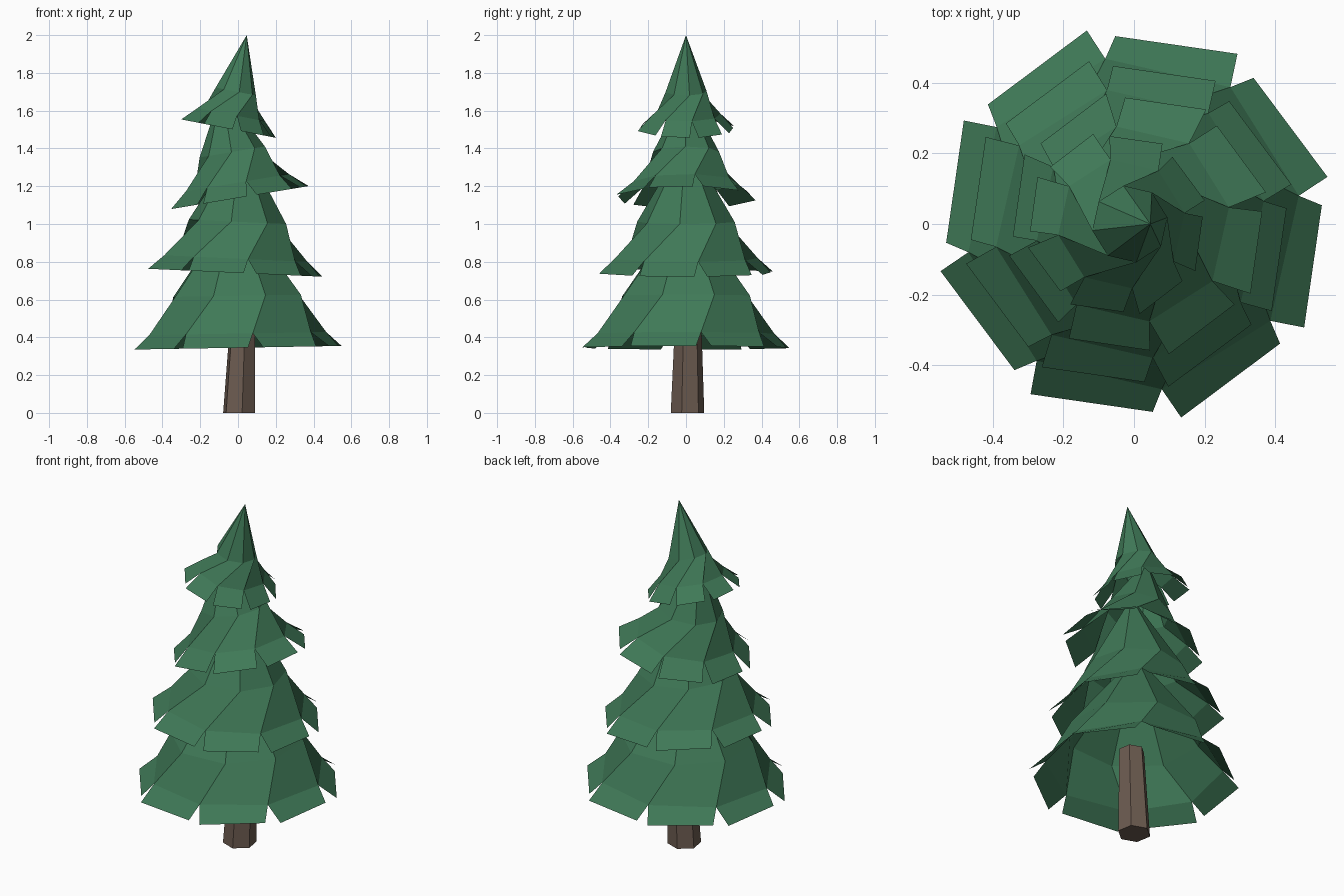
import bpy, bmesh
from math import radians, cos, sin

if "Cube" in bpy.data.objects:
    bpy.data.objects.remove(bpy.data.objects["Cube"])

N = 8  # branch flaps per tier


def material(name, rgb):
    m = bpy.data.materials.new(name)
    m.diffuse_color = (*rgb, 1)
    m.use_nodes = True
    m.node_tree.nodes["Principled BSDF"].inputs["Base Color"].default_value = m.diffuse_color
    return m


def finish(bm, name, mat):
    bmesh.ops.recalc_face_normals(bm, faces=bm.faces)
    me = bpy.data.meshes.new(name)
    bm.to_mesh(me)
    bm.free()
    me.materials.append(mat)
    ob = bpy.data.objects.new(name, me)
    bpy.context.collection.objects.link(ob)
    return ob


def polar(bm, r, deg, z):
    a = radians(deg)
    return bm.verts.new((r * cos(a), r * sin(a), z))


def tier(name, x, z, tilt, edge, fold, upper, apex, twist, gap):
    """Open twisted cone; flaps are split from each other at the lower edge."""
    bm = bmesh.new()
    step = 360 / N
    angs = [9.7 + i * step for i in range(N)]
    mid = [polar(bm, fold[0], a, fold[1]) for a in angs]
    top = [polar(bm, upper[0], a + twist, upper[1]) for a in angs]
    tip = bm.verts.new((0, 0, apex))
    for i, a in enumerate(angs):
        j = (i + 1) % N
        c0 = polar(bm, edge * 1.055, a + gap, 0)
        c1 = polar(bm, edge, a + step - gap, 0)
        bm.faces.new((c0, c1, mid[j], mid[i]))
        bm.faces.new((mid[i], mid[j], top[j], top[i]))
        bm.faces.new((top[i], top[j], tip))
    ob = finish(bm, name, green)
    ob.location = (x, 0, z)
    ob.rotation_euler = (0, radians(tilt), 0)


green = material("needles", (0.05, 0.19, 0.095))
brown = material("bark", (0.15, 0.105, 0.08))

# Foliage tiers from bottom to top
tier("foliage_bottom", 0, 0.345, -1, 0.535, (0.475, 0.075), (0.36, 0.275), 0.76, 15, 4)
tier("foliage_lower_middle", -0.015, 0.742, 2.6, 0.45, (0.385, 0.075), (0.26, 0.27), 0.71, 28, 4)
tier("foliage_upper_middle", 0.01, 1.14, -9.5, 0.36, (0.28, 0.08), (0.175, 0.245), 0.58, 34, 4)
tier("foliage_top", -0.05, 1.505, 11, 0.25, (0.185, 0.075), (0.11, 0.2), 0.504, 45, 5)

# Tapered six-sided trunk with a slight lean
bm = bmesh.new()
bmesh.ops.create_cone(bm, cap_ends=True, segments=6, radius1=0.09, radius2=0.07, depth=0.5)
for v in bm.verts:
    v.co.x += 0.02 if v.co.z > 0 else 0
trunk = finish(bm, "trunk", brown)
trunk.location = (0.006, 0.008, 0.25)
trunk.rotation_euler = (0, 0, radians(10))
